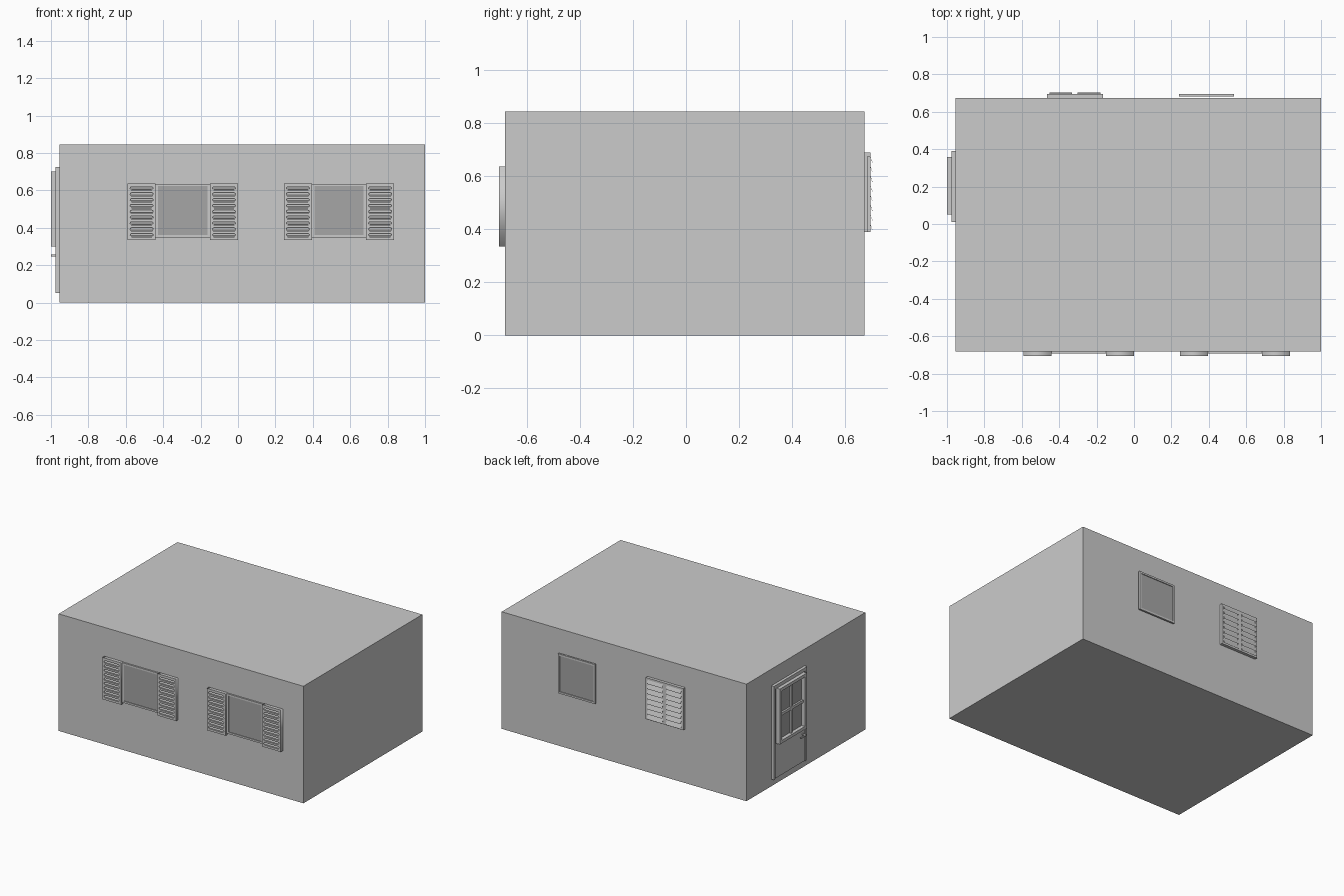
import bpy, bmesh, math
from mathutils import Matrix, Vector

if "Cube" in bpy.data.objects:
    bpy.data.objects.remove(bpy.data.objects["Cube"])

glass = bpy.data.materials.new("dark_glass")
glass.diffuse_color = (0.38, 0.38, 0.38, 1)
glass.use_nodes = True
glass.node_tree.nodes["Principled BSDF"].inputs["Base Color"].default_value = glass.diffuse_color


def boxes(name, spans, mat=None):
    """One object made of boxes given as (x0, x1, y0, y1, z0, z1)."""
    bm = bmesh.new()
    for x0, x1, y0, y1, z0, z1 in spans:
        bmesh.ops.create_cube(bm, size=1, matrix=Matrix.Translation(
            ((x0 + x1) / 2, (y0 + y1) / 2, (z0 + z1) / 2))
            @ Matrix.Diagonal((x1 - x0, y1 - y0, z1 - z0, 1)))
    return finish(name, bm, mat)


def finish(name, bm, mat=None):
    me = bpy.data.meshes.new(name)
    bm.to_mesh(me)
    bm.free()
    ob = bpy.data.objects.new(name, me)
    bpy.context.collection.objects.link(ob)
    if mat:
        me.materials.append(mat)
    return ob


def ring(a0, a1, z0, z1, w):
    """Four rectangles (a0, a1, z0, z1) forming a frame of width w."""
    return [(a0, a0 + w, z0, z1), (a1 - w, a1, z0, z1),
            (a0 + w, a1 - w, z0, z0 + w), (a0 + w, a1 - w, z1 - w, z1)]


def window(name, x0, x1, z0, z1, y0, y1, ypane, w=0.013):
    boxes(name + "_frame", [(a, b, y0, y1, c, d) for a, b, c, d in ring(x0, x1, z0, z1, w)])
    p = sorted((y0 + y1 - ypane, ypane))
    boxes(name + "_pane", [(x0 + w, x1 - w, p[0], p[1], z0 + w, z1 - w)], glass)


def slats(name, x0, x1, zs, y_in, y_out, drop, t):
    """Tilted louvre blades: the outer edge hangs lower than the inner one."""
    bm = bmesh.new()
    for z in zs:
        prof = [(y_in, z), (y_out, z - drop), (y_out, z - drop - t), (y_in, z - t)]
        a = [bm.verts.new((x0, y, h)) for y, h in prof]
        b = [bm.verts.new((x1, y, h)) for y, h in prof]
        bm.faces.new(a)
        bm.faces.new(b[::-1])
        for i in range(4):
            j = (i + 1) % 4
            bm.faces.new((a[j], a[i], b[i], b[j]))
    bmesh.ops.recalc_face_normals(bm, faces=bm.faces)
    finish(name, bm)


def slotted_panel(name, x0, x1, z0, z1, zs, y0, y1):
    """Shutter panel with round-ended slots, from a filled 2D curve."""
    cu = bpy.data.curves.new(name, 'CURVE')
    cu.dimensions, cu.fill_mode = '2D', 'BOTH'
    cu.extrude = (y1 - y0) / 2

    def loop(pts):
        s = cu.splines.new('POLY')
        s.points.add(len(pts) - 1)
        for p, (x, z) in zip(s.points, pts):
            p.co = (x, z, 0, 1)
        s.use_cyclic_u = True

    loop([(x0, z0), (x1, z0), (x1, z1), (x0, z1)])
    r = 0.0095
    for z in zs:
        pts = []
        for cx, start in ((x1 - 0.013 - r, -90), (x0 + 0.013 + r, 90)):
            for k in range(5):
                a = math.radians(start + 45 * k)
                pts.append((cx + r * math.cos(a), z + r * math.sin(a)))
        loop(pts)
    ob = bpy.data.objects.new(name, cu)
    bpy.context.collection.objects.link(ob)
    ob.rotation_euler.x = math.pi / 2
    ob.location.y = (y0 + y1) / 2
    bpy.ops.object.select_all(action='DESELECT')
    ob.select_set(True)
    bpy.context.view_layer.objects.active = ob
    bpy.ops.object.convert(target='MESH')


# House body
YF, YB, XL = -0.682, 0.674, -0.955
boxes("house_body", [(XL, 1.0, YF, YB, 0, 0.845)])

# Front windows, each with a pair of open louvred shutters
zs = [0.36 + 0.0312 * i for i in range(9)]
for n, x in (("front_left", -0.59), ("front_right", 0.245)):
    window(n + "_window", x + 0.15, x + 0.44, 0.347, 0.635, -0.693, YF, -0.687)
    for side, sx in (("left", x), ("right", x + 0.44)):
        name = f"{n}_{side}_shutter"
        slotted_panel(name, sx, sx + 0.15, 0.335, 0.637, zs, -0.705, YF)
        slats(name + "_slats", sx + 0.012, sx + 0.138, [z + 0.0095 for z in zs],
              YF, -0.703, 0.012, 0.004)

# Plain back window
window("back_window", 0.24, 0.535, 0.39, 0.675, 0.683, 0.696, 0.689)

# Back window closed by two louvred shutters
for side, x0, x1 in (("left", -0.465, -0.317), ("right", -0.317, -0.165)):
    name = f"back_{side}_shutter"
    boxes(name + "_frame", [(a, b, YB, 0.695, c, d) for a, b, c, d in ring(x0, x1, 0.39, 0.69, 0.014)]
          + [(x0 + 0.014, x1 - 0.014, YB, 0.688, 0.404, 0.676)])
    slats(name + "_slats", x0 + 0.014, x1 - 0.014,
          [0.688 - 0.0365 * i for i in range(8)], 0.691, 0.703, 0.034, 0.003)

# Door frame and slab
boxes("door_frame", [(-0.975, XL, 0.01, 0.03, 0.05, 0.725), (-0.975, XL, 0.37, 0.39, 0.05, 0.725),
                     (-0.975, XL, 0.03, 0.37, 0.70, 0.725)])
boxes("door_slab", [(-0.969, XL, 0.03, 0.37, 0.05, 0.70)])

# Door window: raised trim, cross bars and panes
boxes("door_window_trim", [(-1.0, -0.969, a, b, c, d)
                           for a, b, c, d in ring(0.05, 0.357, 0.30, 0.70, 0.022)])
boxes("door_window_bars", [(-0.988, -0.969, 0.194, 0.213, 0.322, 0.678),
                           (-0.987, -0.969, 0.072, 0.335, 0.49, 0.51)])
boxes("door_window_panes", [(-0.974, -0.969, 0.072, 0.335, 0.322, 0.678)], glass)

# Door handle
boxes("door_handle", [(-0.998, -0.969, 0.05, 0.06, 0.247, 0.257),
                      (-1.0, -0.99, 0.05, 0.115, 0.247, 0.257)])
